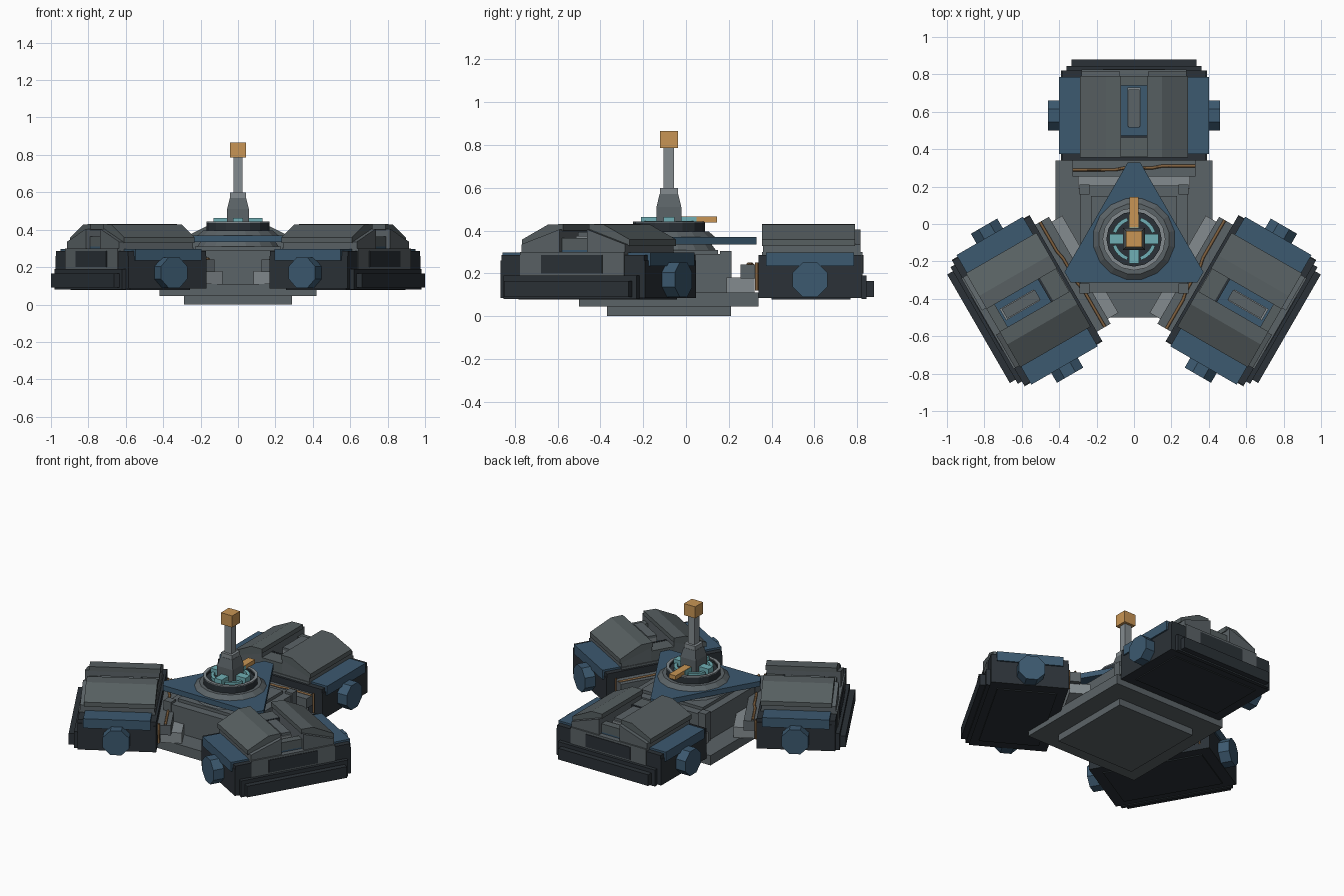
import bpy
import bmesh
from math import pi, cos, sin, radians
from mathutils import Matrix, Vector

default_cube = bpy.data.objects.get("Cube")
if default_cube:
    bpy.data.objects.remove(default_cube, do_unlink=True)


def make_material(name, red, green, blue):
    material = bpy.data.materials.new(name)
    material.use_nodes = True
    colour = (red, green, blue, 1)
    material.diffuse_color = colour
    material.node_tree.nodes["Principled BSDF"].inputs["Base Color"].default_value = colour
    return material


steel = make_material("steel grey", .105, .125, .135)
panel_grey = make_material("panel grey", .095, .115, .12)
light_grey = make_material("light grey", .23, .26, .275)
dark = make_material("dark charcoal", .024, .031, .038)
navy = make_material("steel blue", .045, .1, .16)
teal = make_material("pale teal", .16, .43, .46)
orange = make_material("amber", .58, .3, .09)
copper = make_material("cable copper", .22, .12, .05)

# Hub sits slightly in front of the origin; arms turn about it
hub = Matrix.Translation((0, -.08, 0))


def finish(name, bm, material, placement=hub):
    bmesh.ops.recalc_face_normals(bm, faces=bm.faces)
    mesh = bpy.data.meshes.new(name)
    bm.to_mesh(mesh)
    bm.free()
    mesh.materials.append(material)
    part = bpy.data.objects.new(name, mesh)
    part.matrix_world = placement
    bpy.context.collection.objects.link(part)
    return part


def box(name, material, xs, ys, zs, placement=hub, top_scale=1):
    bm = bmesh.new()
    bmesh.ops.create_cube(bm, size=1)
    for vert in bm.verts:
        scale = top_scale if vert.co.z > 0 else 1
        spans = (xs, ys, zs)
        factors = (scale, scale, 1)
        vert.co = Vector([(low + high) / 2 + (high - low) * value * factor
                          for (low, high), value, factor in zip(spans, vert.co, factors)])
    return finish(name, bm, material, placement)


def block(name, material, half, ys, zs, placement=hub):
    return box(name, material, (-half, half), ys, zs, placement)


def square(name, material, half, zs, top_scale=1):
    return box(name, material, (-half, half), (-half, half), zs, hub, top_scale)


def prism(name, material, points, offset, placement=hub):
    """Extrude a polygon of 3D points along an offset."""
    bm = bmesh.new()
    face = bm.faces.new([bm.verts.new(point) for point in points])
    result = bmesh.ops.extrude_face_region(bm, geom=[face])
    moved = [item for item in result["geom"] if isinstance(item, bmesh.types.BMVert)]
    bmesh.ops.translate(bm, verts=moved, vec=offset)
    return finish(name, bm, material, placement)


def frustum(name, material, bottom_radius, top_radius, zs, sides=16, placement=hub):
    bm = bmesh.new()
    middle = Matrix.Translation((0, 0, sum(zs) / 2)) @ Matrix.Rotation(pi / sides, 4, "Z")
    bmesh.ops.create_cone(bm, cap_ends=True, segments=sides, radius1=bottom_radius,
                          radius2=top_radius, depth=zs[1] - zs[0], matrix=middle)
    return finish(name, bm, material, placement)


def arc_band(name, material, inner, outer, zs, start, end, steps):
    """Flat curved band, used for whole rings and ring segments."""
    angles = [start + (end - start) * i / steps for i in range(steps + 1)]
    for first, second in zip(angles, angles[1:]):
        corners = [(inner, first), (outer, first), (outer, second), (inner, second)]
        points = [(r * cos(a), r * sin(a), zs[0]) for r, a in corners]
        prism(name, material, points, (0, 0, zs[1] - zs[0]))


def cable(name, points, placement):
    curve = bpy.data.curves.new(name, "CURVE")
    curve.dimensions = "3D"
    curve.bevel_depth = .008
    curve.bevel_resolution = 0
    spline = curve.splines.new("POLY")
    spline.points.add(len(points) - 1)
    for target, point in zip(spline.points, points):
        target.co = (*point, 1)
    curve.materials.append(copper)
    part = bpy.data.objects.new(name, curve)
    part.matrix_world = placement
    bpy.context.collection.objects.link(part)


# Square stepped hull
square("bottom_plate", steel, .29, (0, .045))
square("hull_base", steel, .42, (.045, .11))
square("hull_tower", steel, .285, (.11, .29))
square("hull_upper_step", steel, .23, (.29, .31))
for side_x in (-1, 1):
    for side_y in (-1, 1):
        x, y = side_x * .265, side_y * .265
        box("hull_corner_post", steel, (x - .027, x + .027), (y - .027, y + .027), (.11, .305))

# Triangular deck with clipped corners
deck = []
for turn in range(3):
    spin = Matrix.Rotation(turn * 2 * pi / 3, 4, "Z")
    deck += [spin @ Vector((x, .41, .335)) for x in (.033, -.033)]
frustum("deck_neck", steel, .23, .2, (.30, .34))
prism("triangle_deck", navy, deck, (0, 0, .035))

# Round turret collar with teal ring
frustum("turret_base", steel, .22, .19, (.37, .395))
frustum("collar_floor", dark, .16, .16, (.39, .425))
arc_band("collar_wall", dark, .145, .168, (.39, .437), 0, 2 * pi, 16)
arc_band("collar_rim", light_grey, .148, .168, (.437, .443), 0, 2 * pi, 16)
for turn in range(4):
    middle = turn * pi / 2
    arc_band("teal_ring_segment", teal, .1, .12, (.425, .445),
             middle + radians(18), middle + radians(72), 4)
    spun = hub @ Matrix.Rotation(middle, 4, "Z")
    block("teal_clamp", teal, .026, (.05, .13), (.425, .463), spun)
block("pointer_bar", orange, .025, (.06, .225), (.438, .466))

# Mast
square("mast_foot", steel, .058, (.425, .51))
square("mast_taper", steel, .058, (.51, .57), .75)
square("mast_sleeve", light_grey, .042, (.57, .598))
square("mast_pole", light_grey, .025, (.598, .79))
square("mast_beacon", orange, .042, (.787, .865))


def build_arm(placement):
    """One connector and pod, pointing along +y from the hub."""
    # Connector
    block("connector_lower", light_grey, .3, (.27, .4), (.11, .18), placement)
    block("connector_upper", steel, .33, (.335, .425), (.175, .24), placement)
    cable("connector_cable", [(-.33, .37, .243), (-.1, .37, .243), (-.05, .38, .243),
                              (.1, .38, .243), (.15, .39, .243), (.33, .39, .243)], placement)
    for side in (-1, 1):
        cable("riser_cable", [(side * .33, .41, .12), (side * .33, .41, .25)], placement)

    # Pod body and stepped outer bumper
    block("pod_body", dark, .39, (.42, .9), (.085, .26), placement)
    block("pod_underside_plate", dark, .32, (.48, .85), (.078, .086), placement)
    block("bumper_back", dark, .36, (.9, .925), (.08, .19), placement)
    block("bumper_front", dark, .335, (.92, .96), (.09, .165), placement)
    for ys in ((.42, .455), (.865, .9)):
        block("pod_end_bracket", dark, .385, ys, (.25, .285), placement)

    # Grey housing with recessed end panel
    block("pod_housing", steel, .28, (.435, .905), (.19, .3), placement)
    block("end_panel", dark, .165, (.9, .909), (.2, .285), placement)
    block("bay_floor", navy, .08, (.45, .87), (.3, .31), placement)
    block("bay_inner_cover", panel_grey, .08, (.44, .54), (.3, .37), placement)
    block("bay_cover_lip", dark, .073, (.54, .553), (.3, .372), placement)
    block("bay_outer_cover", panel_grey, .08, (.82, .87), (.3, .365), placement)
    block("launcher_rail", light_grey, .035, (.6, .81), (.31, .375), placement)
    block("launcher_cap", steel, .03, (.595, .8), (.375, .392), placement)

    # Mirrored shoulders, sloping roof panels and octagonal knobs
    for side in (-1, 1):
        shoulder = [(.075, .29), (.28, .29), (.28, .335), (.075, .405)]
        prism("roof_support", steel, [(side * x, .44, z) for x, z in shoulder],
              (0, .455, 0), placement)
        roof = [(.07, .4), (.07, .43), (.15, .428), (.29, .358), (.29, .328)]
        prism("roof_panel", panel_grey, [(side * x, .435, z) for x, z in roof],
              (0, .435, 0), placement)
        ends = sorted((side * .27, side * .4))
        box("blue_shoulder", navy, ends, (.455, .865), (.235, .298), placement)
        axis = Matrix.Translation((side * .42, .66, .17)) @ Matrix.Rotation(pi / 2, 4, "Y")
        frustum("side_knob", navy, .088, .088, (-.04, .04), 8, placement @ axis)


# Three arms evenly spaced about the hub
for turn in range(3):
    build_arm(hub @ Matrix.Rotation(turn * 2 * pi / 3, 4, "Z"))
